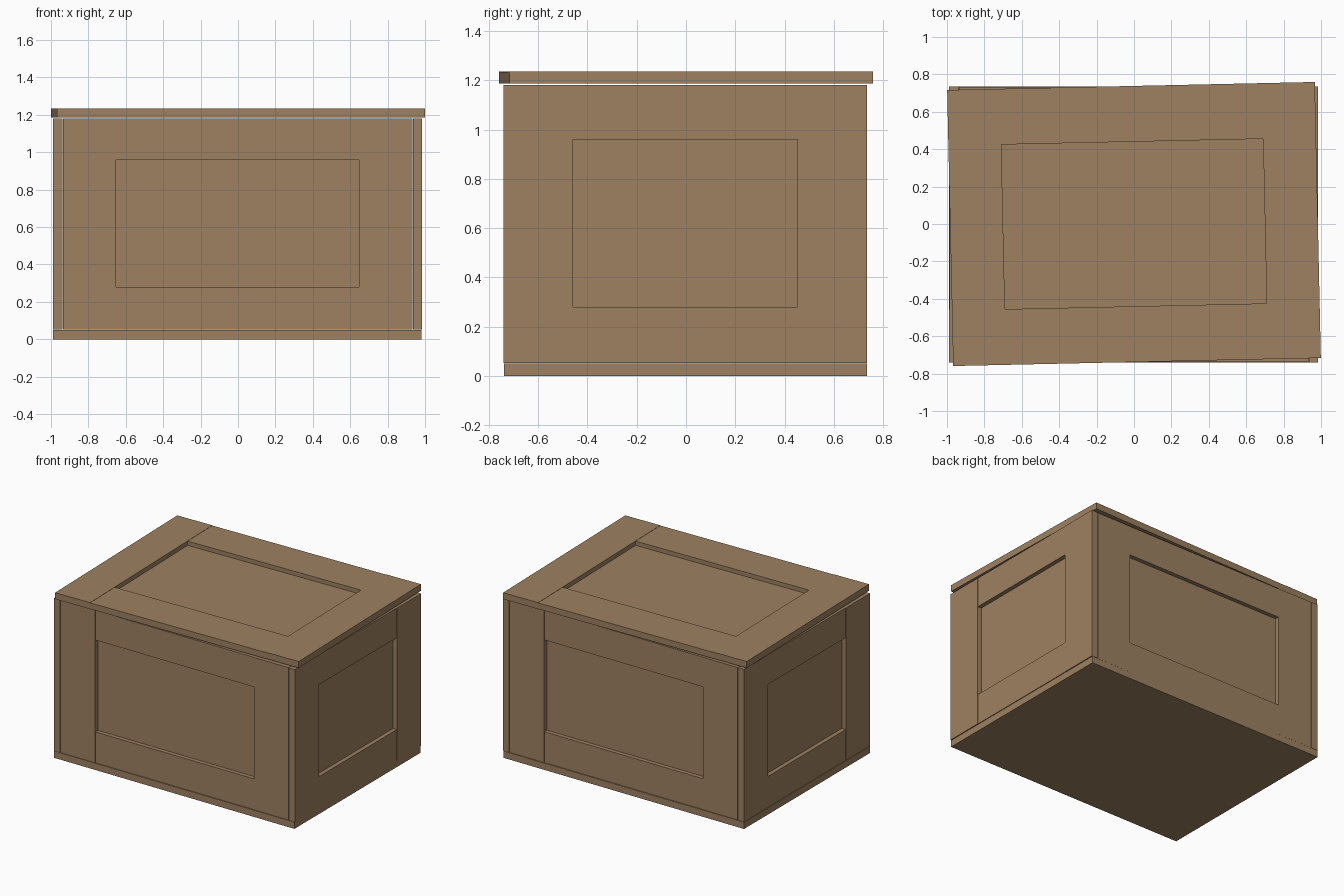
import bpy
from math import radians
from mathutils import Matrix

cube = bpy.data.objects.get("Cube")
if cube:
    bpy.data.objects.remove(cube, do_unlink=True)

wood = bpy.data.materials.new("brown wood")
wood.use_nodes = True
color = (0.34, 0.22, 0.12, 1)
wood.diffuse_color = color
wood.node_tree.nodes["Principled BSDF"].inputs["Base Color"].default_value = color

FACES = [(0, 1, 3, 2), (4, 6, 7, 5), (0, 4, 5, 1), (2, 3, 7, 6), (0, 2, 6, 4), (1, 5, 7, 3)]


def board(name, x, y, z, frame=Matrix()):
    """Flat board spanning the given ranges in a local frame."""
    verts = [(a, b, c) for a in x for b in y for c in z]
    mesh = bpy.data.meshes.new(name)
    mesh.from_pydata(verts, [], FACES)
    mesh.materials.append(wood)
    mesh.transform(frame)
    obj = bpy.data.objects.new(name, mesh)
    bpy.context.collection.objects.link(obj)
    return obj


def framed_panel(name, half, inner, bottom, low, high, top, frame, thick=0.05, recess=0.033):
    """Two stiles, two rails and a sunken panel; the outer face is at local y = 0."""
    depth = (0, thick)
    rail_depth = (0.002, thick)
    board(name + "_left_stile", (inner, half), depth, (bottom, top), frame)
    board(name + "_right_stile", (-half, -inner), depth, (bottom, top), frame)
    board(name + "_lower_rail", (-inner, inner), rail_depth, (bottom, low), frame)
    board(name + "_upper_rail", (-inner, inner), rail_depth, (high, top), frame)
    board(name + "_panel", (-inner, inner), (recess, thick), (low, high), frame)


# Floor of the crate
board("base", (-0.99, 0.98), (-0.74, 0.735), (0, 0.05))

# Long walls sit between the short walls
centre = Matrix.Translation((-0.002, -0.003, 0))
for name, angle, half, inner, distance in (
        ("front_wall", 0, 0.934, 0.65, 0.736),
        ("left_wall", 90, 0.738, 0.455, 0.987),
        ("back_wall", 180, 0.934, 0.65, 0.736),
        ("right_wall", 270, 0.738, 0.455, 0.987)):
    frame = centre @ Matrix.Rotation(radians(angle), 4, "Z") @ Matrix.Translation((0, -distance, 0))
    framed_panel(name, half, inner, 0.052, 0.28, 0.96, 1.18, frame)

# Lid: the same framed construction laid flat and slightly twisted
lid_frame = (Matrix.Translation((0, 0, 1.235)) @ Matrix.Rotation(radians(1.25), 4, "Z")
             @ Matrix.Rotation(radians(-90), 4, "X"))
framed_panel("lid", 0.983, 0.70, -0.738, -0.44, 0.44, 0.738, lid_frame, 0.048, 0.033)
